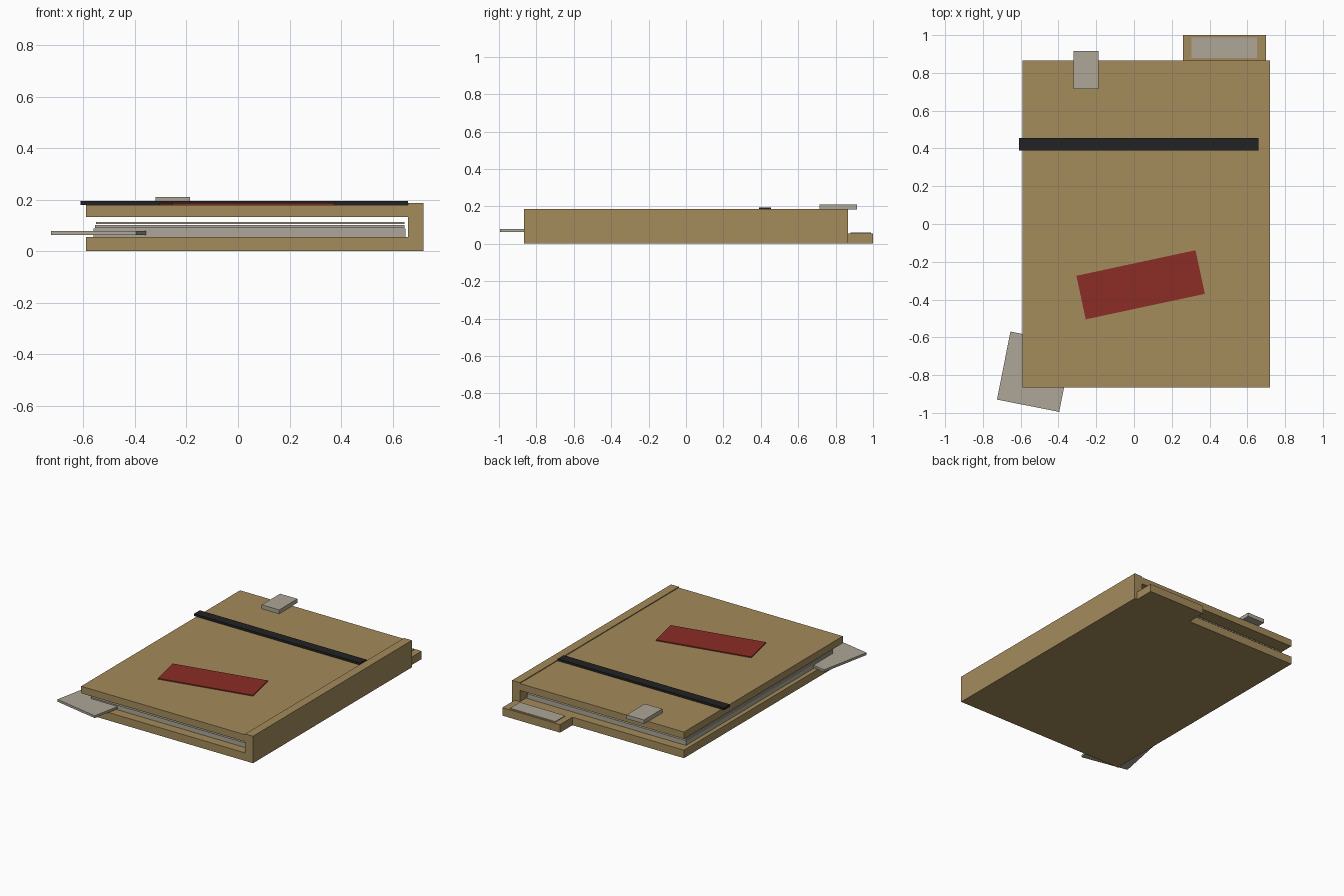
import bpy
from math import radians

cube = bpy.data.objects.get("Cube")
if cube:
    bpy.data.objects.remove(cube, do_unlink=True)


def material(name, rgb):
    mat = bpy.data.materials.new(name)
    mat.use_nodes = True
    mat.diffuse_color = (*rgb, 1)
    bsdf = next(n for n in mat.node_tree.nodes if n.type == 'BSDF_PRINCIPLED')
    bsdf.inputs["Base Color"].default_value = (*rgb, 1)
    bsdf.inputs["Roughness"].default_value = 0.9
    return mat


card = material("tan card", (0.37, 0.26, 0.105))
paper = material("grey paper", (0.42, 0.385, 0.31))
red = material("dark red", (0.26, 0.026, 0.018))
black = material("black band", (0.016, 0.016, 0.017))


def box(name, mat, x, y, z, turn=0):
    """Box from (min, max) ranges, turned about its own vertical axis."""
    ranges = (x, y, z)
    bpy.ops.mesh.primitive_cube_add(size=1, location=[(a + b) / 2 for a, b in ranges])
    obj = bpy.context.object
    obj.name = name
    obj.scale = [b - a for a, b in ranges]
    obj.rotation_euler.z = radians(turn)
    obj.data.materials.append(mat)
    return obj


def turned_box(name, mat, centre, size, z, turn):
    x, y = [(c - s / 2, c + s / 2) for c, s in zip(centre, size)]
    return box(name, mat, x, y, z, turn)


# Covers and spine
depth = (-0.865, 0.865)
box("bottom_cover", card, (-0.59, 0.66), depth, (0, 0.055))
box("top_cover", card, (-0.59, 0.66), depth, (0.132, 0.18))
box("spine", card, (0.66, 0.72), depth, (0, 0.186))

# Index tab and its label
box("index_tab", card, (0.26, 0.70), (0.865, 1.0), (0, 0.055))
box("index_tab_label", paper, (0.305, 0.65), (0.88, 0.988), (0.055, 0.06))

# Stack of papers
box("paper_stack", paper, (-0.56, 0.65), (-0.80, 0.80), (0.055, 0.088))
box("middle_sheet", paper, (-0.555, 0.645), (-0.81, 0.79), (0.09, 0.101))
box("top_sheet", paper, (-0.55, 0.645), (-0.80, 0.80), (0.105, 0.113))

# Loose sheet sticking out of the corner
turned_box("loose_sheet", paper, (-0.525, -0.782), (0.336, 0.367), (0.062, 0.078), -11.2)

# Fittings on the top cover
box("elastic_band", black, (-0.61, 0.66), (0.39, 0.455), (0.18, 0.194))
box("clip", paper, (-0.32, -0.187), (0.715, 0.915), (0.183, 0.21))
turned_box("red_label", red, (0.035, -0.322), (0.645, 0.236), (0.18, 0.187), 12.1)
